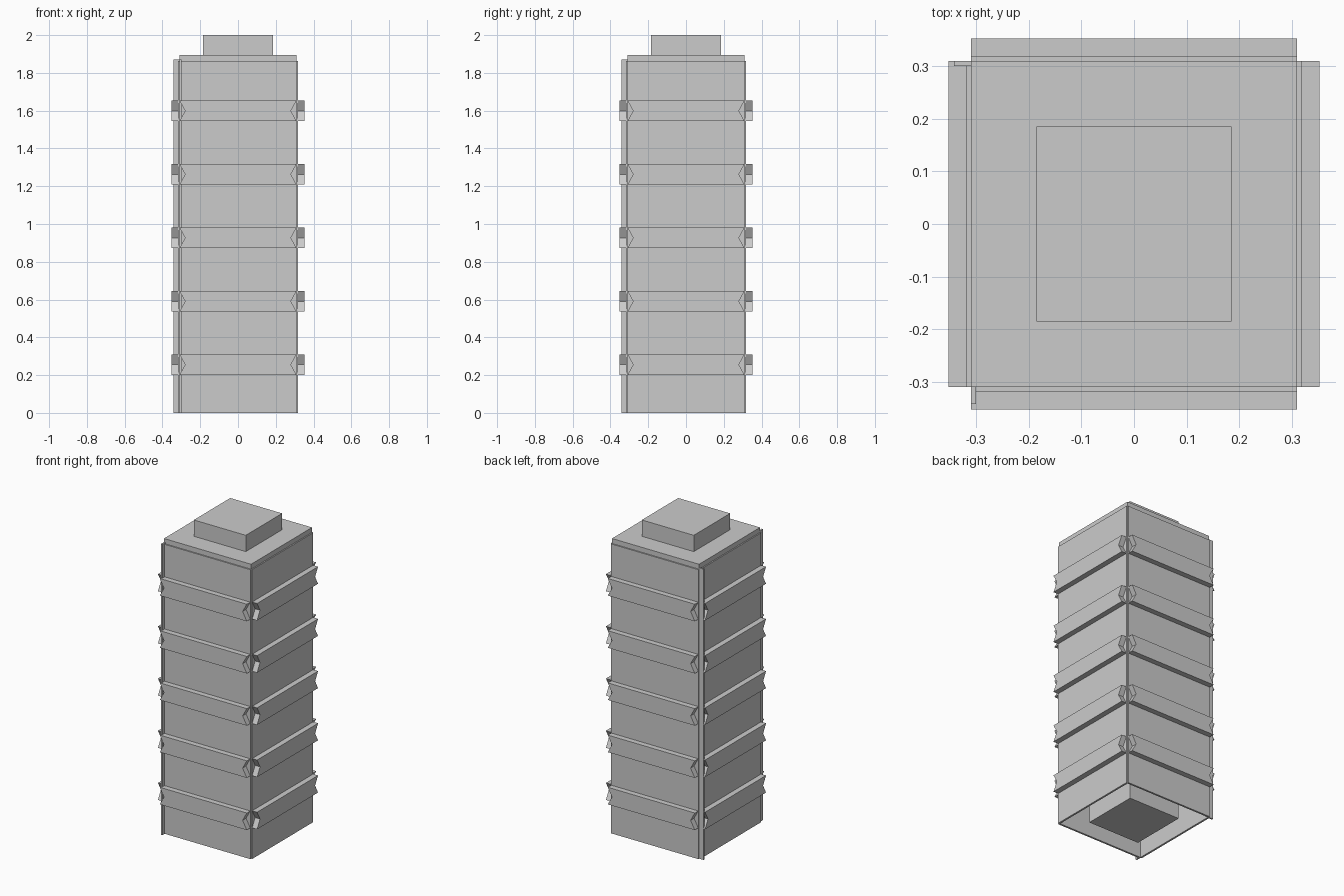
import bpy, bmesh
from mathutils import Matrix
from math import pi

if "Cube" in bpy.data.objects:
    bpy.data.objects.remove(bpy.data.objects["Cube"])


def make_object(name, bm):
    bmesh.ops.recalc_face_normals(bm, faces=bm.faces)
    me = bpy.data.meshes.new(name)
    bm.to_mesh(me)
    bm.free()
    ob = bpy.data.objects.new(name, me)
    bpy.context.collection.objects.link(ob)
    return ob


def box(name, x0, x1, y0, y1, z0, z1, turn=0):
    bm = bmesh.new()
    bmesh.ops.create_cube(bm, size=1)
    for v in bm.verts:
        v.co.x = x0 if v.co.x < 0 else x1
        v.co.y = y0 if v.co.y < 0 else y1
        v.co.z = z0 if v.co.z < 0 else z1
    bm.transform(Matrix.Rotation(turn * pi / 2, 4, 'Z'))
    return make_object(name, bm)


def notched_rib(name, zc, turn):
    # bar whose two ends are cut by a V notch
    half = 0.055
    outline = [(-0.31, -half), (0.31, -half), (0.28, 0),
               (0.31, half), (-0.31, half), (-0.28, 0)]
    bm = bmesh.new()
    face = bm.faces.new([bm.verts.new((x, -0.353, zc + z)) for x, z in outline])
    ext = bmesh.ops.extrude_face_region(bm, geom=[face])
    moved = [g for g in ext['geom'] if isinstance(g, bmesh.types.BMVert)]
    bmesh.ops.translate(bm, verts=moved, vec=(0, 0.043, 0))
    bm.transform(Matrix.Rotation(turn * pi / 2, 4, 'Z'))
    return make_object(name, bm)


# central column, showing at the top and inside the open base
box("core_column", -0.185, 0.185, -0.185, 0.185, 0, 2.0)

# top plate
box("top_plate", -0.31, 0.31, -0.31, 0.31, 1.85, 1.895)

# four thin wall panels, each with five ribs
for side in range(4):
    box(f"wall_panel_{side}", -0.31, 0.31, -0.318, -0.306, 0, 1.863, side)
    for i in range(5):
        notched_rib(f"rib_{side}_{i}", 0.255 + 0.336 * i, side)

# thin corner flanges on the two left corners
box("front_left_flange", -0.31, -0.30, -0.342, -0.306, 0, 1.872)
box("back_left_flange", -0.342, -0.306, 0.30, 0.31, 0, 1.872)
